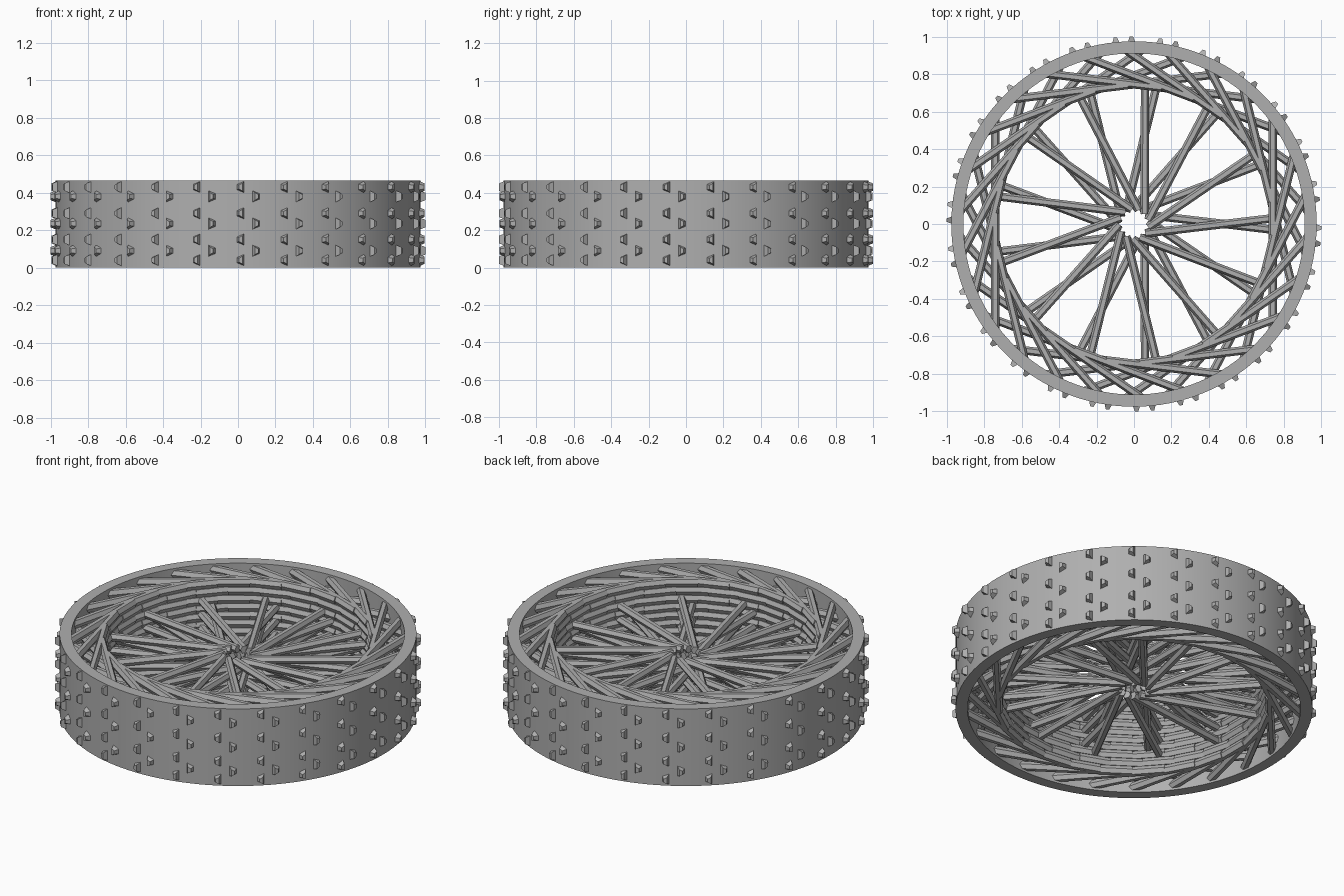
import bpy, bmesh, math
from mathutils import Vector, Matrix

cube = bpy.data.objects.get("Cube")
if cube:
    bpy.data.objects.remove(cube, do_unlink=True)

HEIGHT, RIM_OUT, RIM_IN = 0.465, 0.975, 0.91
SPOKES = 13
STEP = 2 * math.pi / SPOKES

grey = bpy.data.materials.new("mid_grey")
grey.use_nodes = True
colour = (0.43, 0.43, 0.43, 1)
grey.diffuse_color = colour
grey.node_tree.nodes["Principled BSDF"].inputs["Base Color"].default_value = colour


def finish(name, bm):
    bmesh.ops.recalc_face_normals(bm, faces=bm.faces)
    mesh = bpy.data.meshes.new(name)
    bm.to_mesh(mesh)
    bm.free()
    mesh.materials.append(grey)
    obj = bpy.data.objects.new(name, mesh)
    bpy.context.collection.objects.link(obj)
    return obj


def polar(radius, angle, z=0.0):
    return Vector((radius * math.cos(angle), radius * math.sin(angle), z))


def bar(bm, start, end, width, height):
    """Six-sided horizontal rod with a flat top."""
    along = (end - start).normalized()
    side = Vector((0, 0, 1)).cross(along)
    rings = []
    for point in (start, end):
        ring = []
        for i in range(6):
            a = i * math.pi / 3
            offset = side * math.cos(a) * width / 2
            offset.z = math.sin(a) * height / 2 / math.sin(math.pi / 3)
            ring.append(bm.verts.new(point + offset))
        rings.append(ring)
    for i in range(6):
        j = (i + 1) % 6
        bm.faces.new((rings[0][i], rings[0][j], rings[1][j], rings[1][i]))
    bm.faces.new(rings[0])
    bm.faces.new(rings[1])


# Outer rim: rectangular section swept around the axle
bm = bmesh.new()
section = [Vector((RIM_IN, 0, 0)), Vector((RIM_OUT, 0, 0)),
           Vector((RIM_OUT, 0, HEIGHT)), Vector((RIM_IN, 0, HEIGHT))]
verts = [bm.verts.new(p) for p in section]
edges = [bm.edges.new((verts[i], verts[(i + 1) % 4])) for i in range(4)]
bmesh.ops.spin(bm, geom=verts + edges, axis=(0, 0, 1), cent=(0, 0, 0),
               angle=2 * math.pi, steps=128, use_merge=True)
bmesh.ops.remove_doubles(bm, verts=bm.verts, dist=0.0001)
rim = finish("rim", bm)
bpy.context.view_layer.objects.active = rim
rim.select_set(True)
bpy.ops.object.shade_smooth_by_angle(angle=math.radians(30))
rim.select_set(False)

# Slanted lattice: rods tangent to the inner ring, alternating direction per layer
bm = bmesh.new()
INNER = 0.74
reach = math.sqrt(0.93 ** 2 - INNER ** 2)
LAYERS = 9
for layer in range(LAYERS):
    z = HEIGHT / 2 + (layer - (LAYERS - 1) / 2) * 0.049
    turn = 1 if layer % 2 == 0 else -1
    for k in range(2 * SPOKES):
        angle = k * STEP / 2
        tangent = polar(turn, angle + math.pi / 2)
        foot = polar(INNER, angle, z)
        bar(bm, foot - tangent * 0.06, foot + tangent * reach, 0.045, 0.047)
finish("slanted_lattice", bm)

# Spokes: stacks of crossing rods that pass beside the open hub
bm = bmesh.new()
for layer in range(6):
    z = HEIGHT / 2 + (layer - 2.5) * 0.041
    turn = -1 if layer % 2 == 0 else 1
    for k in range(SPOKES):
        angle = k * STEP
        out, side = polar(1, angle), polar(turn, angle + math.pi / 2)
        up = Vector((0, 0, z))
        bar(bm, out * 0.06 - side * 0.05 + up, out * 0.735 + side * 0.03 + up, 0.045, 0.042)
finish("spokes", bm)


# Tread studs: tapered wedges in two staggered, mirrored columns
def stud(bm, angle, z, flip):
    out, side = polar(1, angle), polar(flip, angle + math.pi / 2)
    loops = []
    for radius, tall, low, half in ((0.965, 0.034, 0.016, 0.022), (1.0, 0.02, 0.01, 0.009)):
        corners = ((1, tall), (1, -tall), (-1, -low), (-1, low))
        loops.append([bm.verts.new(out * radius + side * (s * half + 0.005) + Vector((0, 0, z + h)))
                      for s, h in corners])
    for i in range(4):
        j = (i + 1) % 4
        bm.faces.new((loops[0][i], loops[0][j], loops[1][j], loops[1][i]))
    bm.faces.new(loops[0])
    bm.faces.new(loops[1])


bm = bmesh.new()
front = -math.pi / 2
columns = ((math.radians(0.5), (0.04, 0.15, 0.29, 0.43), 1),
           (math.radians(6), (0.09, 0.235, 0.38), -1))
for k in range(2 * SPOKES):
    for shift, rows, flip in columns:
        for z in rows:
            stud(bm, front + shift + k * STEP / 2, z, flip)
finish("tread_studs", bm)
